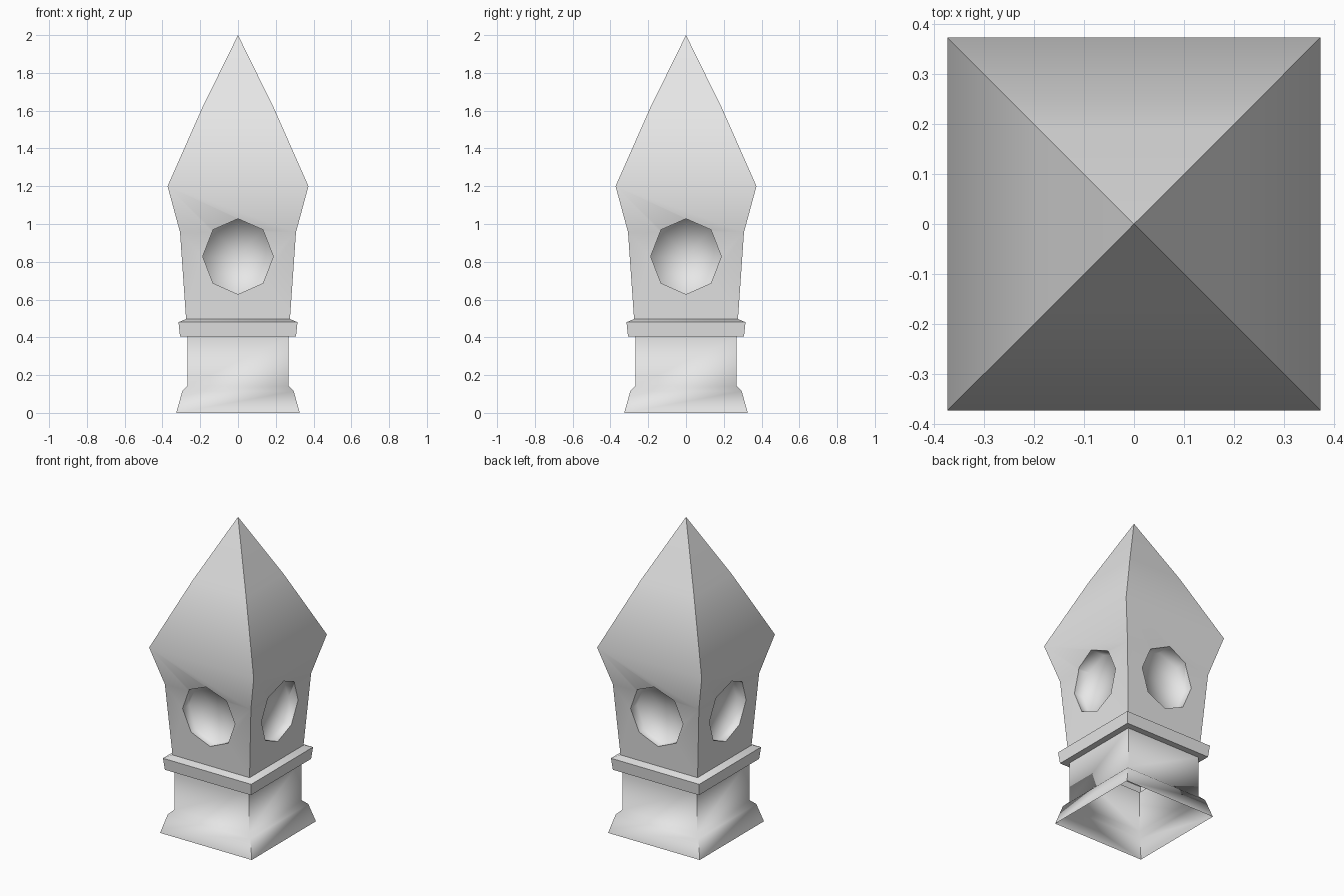
import bpy, bmesh
from math import radians
from mathutils import Matrix

if "Cube" in bpy.data.objects:
    bpy.data.objects.remove(bpy.data.objects["Cube"], do_unlink=True)

# Single stone colour
stone = bpy.data.materials.new("light_grey_stone")
stone.use_nodes = True
stone.diffuse_color = (0.8, 0.8, 0.8, 1)
stone.node_tree.nodes["Principled BSDF"].inputs["Base Color"].default_value = (0.8, 0.8, 0.8, 1)


def make_object(name, bm):
    bmesh.ops.recalc_face_normals(bm, faces=bm.faces)
    mesh = bpy.data.meshes.new(name)
    bm.to_mesh(mesh)
    bm.free()
    mesh.materials.append(stone)
    obj = bpy.data.objects.new(name, mesh)
    bpy.context.collection.objects.link(obj)
    return obj


# Square profile (half width, height): flared foot, shaft, collar, head, spire
PROFILE = [(0.327, 0), (0.295, 0.115), (0.267, 0.143), (0.267, 0.405),
           (0.307, 0.405), (0.315, 0.48), (0.275, 0.497), (0.307, 0.957),
           (0.373, 1.2), (0.19, 1.614)]
CORNERS = [(-1, -1), (1, -1), (1, 1), (-1, 1)]

bm = bmesh.new()
rings = [[bm.verts.new((x * r, y * r, z)) for x, y in CORNERS] for r, z in PROFILE]
bm.faces.new(rings[0])
for low, high in zip(rings, rings[1:]):
    for i in range(4):
        j = (i + 1) % 4
        bm.faces.new((low[i], low[j], high[j], high[i]))
tip = bm.verts.new((0, 0, 2))
for i in range(4):
    bm.faces.new((rings[-1][i], rings[-1][(i + 1) % 4], tip))
pinnacle = make_object("stone_pinnacle", bm)

# Eight-sided recess on each side of the head
FLOOR = 0.23
bm = bmesh.new()
for k in range(4):
    place = (Matrix.Rotation(radians(90 * k), 4, "Z")
             @ Matrix.Translation((FLOOR + 0.2, 0, 0.828))
             @ Matrix.Rotation(radians(90), 4, "Y")
             @ Matrix.Diagonal((1, 0.935, 1, 1)))
    bmesh.ops.create_cone(bm, cap_ends=True, segments=8, radius1=0.2,
                          radius2=0.2, depth=0.4, matrix=place)
cutter = make_object("recess_cutter", bm)
cutter.hide_render = True

bpy.ops.object.select_all(action="DESELECT")
bpy.context.view_layer.objects.active = pinnacle
pinnacle.select_set(True)
cut = pinnacle.modifiers.new("recesses", "BOOLEAN")
cut.operation = "DIFFERENCE"
cut.solver = "EXACT"
cut.object = cutter
bpy.ops.object.modifier_apply(modifier=cut.name)
bpy.data.objects.remove(cutter, do_unlink=True)


def is_floor(face):
    c = face.calc_center_median()
    return abs(max(abs(c.x), abs(c.y)) - FLOOR) < 0.002 and 0.6 < c.z < 1.05


# Open the underside and give each recess floor a centre point
bm = bmesh.new()
bm.from_mesh(pinnacle.data)
bmesh.ops.delete(bm, geom=[f for f in bm.faces if f.calc_center_median().z < 0.001],
                 context="FACES")
bmesh.ops.poke(bm, faces=[f for f in bm.faces if is_floor(f)])
bm.to_mesh(pinnacle.data)
bm.free()

# Smooth faces with crisp corners; recess floors blend into their walls
bpy.ops.object.shade_smooth_by_angle(angle=radians(60))
bm = bmesh.new()
bm.from_mesh(pinnacle.data)
for face in bm.faces:
    if is_floor(face):
        for edge in face.edges:
            edge.smooth = True
bm.to_mesh(pinnacle.data)
bm.free()
